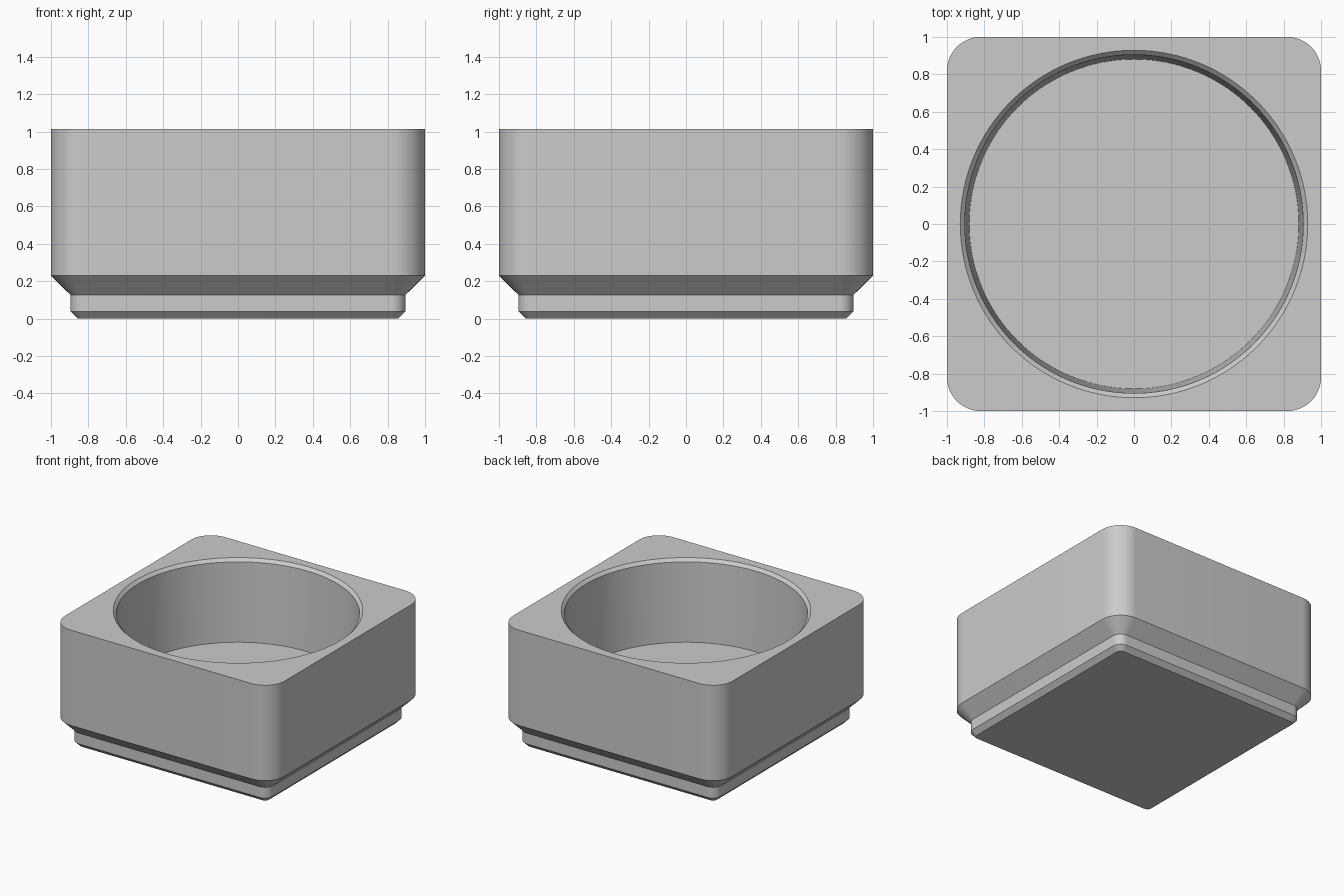
import bpy, bmesh, math

cube = bpy.data.objects.get("Cube")
if cube:
    bpy.data.objects.remove(cube, do_unlink=True)

HEIGHT = 1.013
FLOOR = 0.34

grey = bpy.data.materials.new("plain grey")
grey.use_nodes = True
colour = (0.6, 0.6, 0.6, 1)
grey.diffuse_color = colour
grey.node_tree.nodes["Principled BSDF"].inputs["Base Color"].default_value = colour


def rounded_square(half, radius, steps=16):
    """Outline of a square with round corners, counterclockwise."""
    points = []
    for corner in range(4):
        turn = corner * math.pi / 2
        mid = turn + math.pi / 4
        reach = (half - radius) * math.sqrt(2)
        for i in range(steps + 1):
            a = turn + i / steps * math.pi / 2
            points.append((reach * math.cos(mid) + radius * math.cos(a),
                           reach * math.sin(mid) + radius * math.sin(a)))
    return points


def circle(radius, steps=128):
    return [(radius * math.cos(2 * math.pi * i / steps),
             radius * math.sin(2 * math.pi * i / steps)) for i in range(steps)]


def loft(name, sections):
    """Closed solid through a stack of (outline, height) sections."""
    bm = bmesh.new()
    rings = [[bm.verts.new((x, y, z)) for x, y in outline] for outline, z in sections]
    for low, high in zip(rings, rings[1:]):
        n = len(low)
        for i in range(n):
            j = (i + 1) % n
            bm.faces.new((low[i], low[j], high[j], high[i]))
    bm.faces.new(rings[0][::-1])
    bm.faces.new(rings[-1])
    mesh = bpy.data.meshes.new(name)
    bm.to_mesh(mesh)
    bm.free()
    mesh.materials.append(grey)
    obj = bpy.data.objects.new(name, mesh)
    bpy.context.collection.objects.link(obj)
    return obj


# Square body with a stepped, chamfered foot
body = loft("square_holder", [
    (rounded_square(0.857, 0.038), 0),
    (rounded_square(0.895, 0.077), 0.038),
    (rounded_square(0.895, 0.077), 0.126),
    (rounded_square(1.0, 0.181), 0.23),
    (rounded_square(1.0, 0.181), HEIGHT),
])

# Slightly tapered round pocket with a chamfered rim
pocket = loft("pocket_cutter", [
    (circle(0.881), FLOOR),
    (circle(0.905), HEIGHT - 0.024),
    (circle(0.929), HEIGHT),
    (circle(0.929), HEIGHT + 0.1),
])
pocket.hide_render = True

cut = body.modifiers.new("pocket", "BOOLEAN")
cut.operation = "DIFFERENCE"
cut.solver = "EXACT"
cut.object = pocket

bpy.ops.object.select_all(action="DESELECT")
body.select_set(True)
bpy.context.view_layer.objects.active = body
bpy.ops.object.modifier_apply(modifier=cut.name)
bpy.data.objects.remove(pocket, do_unlink=True)
bpy.ops.object.shade_smooth_by_angle(angle=math.radians(30))
